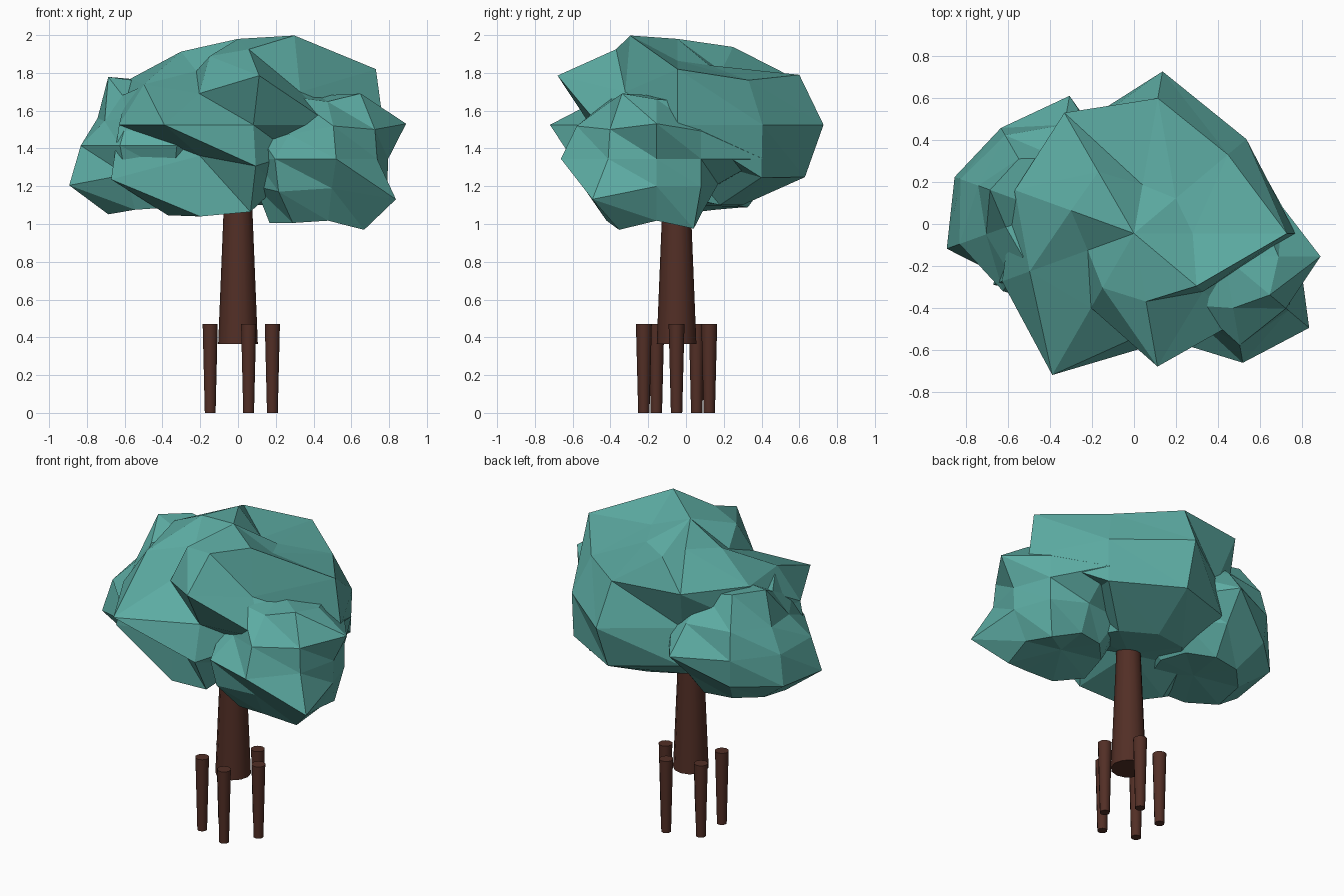
import bpy, bmesh, math

if "Cube" in bpy.data.objects:
    bpy.data.objects.remove(bpy.data.objects["Cube"])

SIDES = 9          # segments around each leaf clump
SQUASH = 0.7       # vertical flattening of each clump


def material(name, rgb):
    m = bpy.data.materials.new(name)
    m.diffuse_color = (*rgb, 1)
    m.use_nodes = True
    m.node_tree.nodes["Principled BSDF"].inputs["Base Color"].default_value = m.diffuse_color
    return m


leaf = material("teal_leaf", (0.108, 0.41, 0.365))
bark = material("dark_bark", (0.085, 0.028, 0.019))


def finish(bm, name, mat):
    bmesh.ops.recalc_face_normals(bm, faces=bm.faces)
    mesh = bpy.data.meshes.new(name)
    bm.to_mesh(mesh)
    bm.free()
    mesh.materials.append(mat)
    ob = bpy.data.objects.new(name, mesh)
    bpy.context.collection.objects.link(ob)
    return ob


def clump(name, centre, top, bottom, rings):
    """Lumpy flattened ball: rings at 60, 30, 0, -30, -60 degrees, each with its own radii."""
    bm = bmesh.new()
    cx, cy, cz = centre
    loops = []
    for elevation, radii in zip((60, 30, 0, -30, -60), rings):
        rise = math.tan(math.radians(elevation)) * SQUASH
        loop = []
        for i, r in enumerate(radii):
            a = math.tau * i / SIDES
            loop.append(bm.verts.new((cx + r * math.cos(a), cy + r * math.sin(a), cz + r * rise)))
        loops.append(loop)
    north = bm.verts.new((cx, cy, top))
    south = bm.verts.new((cx, cy, bottom))
    for i in range(SIDES):
        j = (i + 1) % SIDES
        bm.faces.new((north, loops[0][i], loops[0][j]))
        bm.faces.new((south, loops[-1][j], loops[-1][i]))
        for a, b in zip(loops, loops[1:]):
            bm.faces.new((a[i], b[i], b[j]))
            bm.faces.new((a[i], b[j], a[j]))
    return finish(bm, name, leaf)


def post(name, x, y, z0, z1, r0, r1, sides):
    """Tapered closed cylinder with smooth sides and crisp ends."""
    bm = bmesh.new()
    bmesh.ops.create_cone(bm, cap_ends=True, segments=sides, radius1=r0, radius2=r1, depth=z1 - z0)
    bmesh.ops.translate(bm, verts=bm.verts, vec=(x, y, (z0 + z1) / 2))
    ob = finish(bm, name, bark)
    ob.data.shade_smooth()
    ob.data.set_sharp_from_angle(angle=math.radians(50))
    return ob


# Leaf canopy: one large clump and two side clumps
clump("main_canopy", (0, -0.045, 1.525), 1.98, 1.14, (
    (.28, .26, .235, .34, .32, .235, .30, .33, .39),
    (.73, .585, .655, .665, .605, .53, .41, .645, .43),
    (.77, .70, .785, .55, .60, .67, .78, .47, .65),
    (.38, .69, .685, .58, .55, .715, .405, .54, .38),
    (.31, .35, .35, .33, .33, .395, .40, .38, .27)))
clump("right_canopy", (0.43, -0.155, 1.345), 1.68, 1.06, (
    (.26, .25, .25, .25, .25, .25, .27, .25, .285),
    (.46, .365, .36, .35, .35, .35, .32, .43, .385),
    (.365, .365, .57, .40, .38, .36, .47, .515, .40),
    (.36, .365, .33, .36, .34, .36, .43, .385, .53),
    (.27, .305, .24, .24, .25, .28, .28, .27, .31)))
clump("left_canopy", (-0.405, 0.06, 1.415), 1.74, 1.10, (
    (.25, .25, .26, .29, .30, .22, .25, .25, .25),
    (.38, .38, .42, .42, .36, .32, .36, .38, .38),
    (.40, .40, .56, .46, .45, .455, .44, .47, .40),
    (.38, .38, .40, .44, .48, .52, .38, .38, .38),
    (.25, .25, .27, .27, .28, .30, .28, .27, .25)))

# Trunk, floating above the ground
post("trunk", 0, -0.05, 0.365, 1.4, 0.105, 0.063, 12)

# Ring of five separate roots
for k in range(5):
    a = math.tau * k / 5
    post(f"root_{k + 1}", 0.182 * math.cos(a), -0.05 + 0.182 * math.sin(a), 0, 0.47, 0.03, 0.042, 10)
